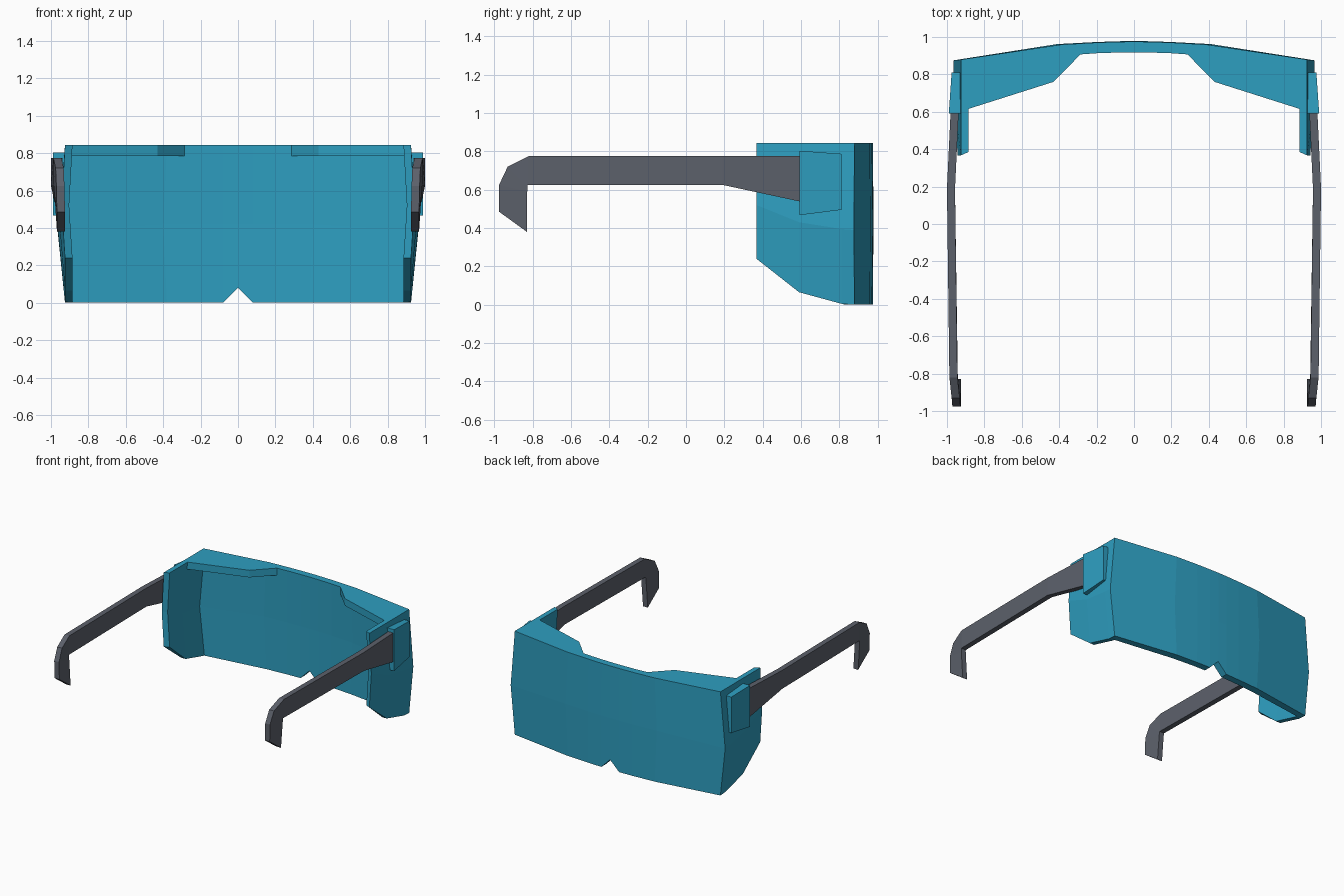
import bpy, bmesh

if "Cube" in bpy.data.objects:
    bpy.data.objects.remove(bpy.data.objects["Cube"])


def material(name, rgb):
    m = bpy.data.materials.new(name)
    m.diffuse_color = (*rgb, 1)
    m.use_nodes = True
    m.node_tree.nodes["Principled BSDF"].inputs["Base Color"].default_value = m.diffuse_color
    return m


TEAL = material("teal lens", (0.027, 0.342, 0.527))
GREY = material("dark grey", (0.107, 0.119, 0.147))


def finish(bm, name, mat):
    """Turn a right-hand half into a mirrored flat-shaded object."""
    bmesh.ops.recalc_face_normals(bm, faces=bm.faces)
    me = bpy.data.meshes.new(name)
    bm.to_mesh(me)
    bm.free()
    me.materials.append(mat)
    ob = bpy.data.objects.new(name, me)
    bpy.context.collection.objects.link(ob)
    mod = ob.modifiers.new("mirror", 'MIRROR')
    mod.merge_threshold = 0.0005
    return ob


def loft(name, rings, mat):
    """Skin a list of equal-length point rings, capping both ends."""
    bm = bmesh.new()
    vs = [[bm.verts.new(p) for p in r] for r in rings]
    n = len(vs[0])
    for a, b in zip(vs, vs[1:]):
        for i in range(n):
            j = (i + 1) % n
            bm.faces.new((a[i], a[j], b[j], b[i]))
    bm.faces.new(vs[0][::-1])
    bm.faces.new(vs[-1])
    return finish(bm, name, mat)


# Wraparound lens: columns run from the nose round to the rear of the side shield
# outer x, outer y, inner x, inner y, mid bulge x, mid bulge y, bottom z, mid z
COLUMNS = [
    (0, .975, 0, .918, 0, .003, .08, .42),
    (.08, .974, .08, .917, 0, .003, 0, .42),
    (.20, .970, .20, .913, 0, .003, 0, .42),
    (.39, .959, .38, .900, .02, .003, 0, .42),
    (.925, .879, .885, .832, .04, -.004, 0, .39),
    (.925, .81, .885, .81, .039, 0, .005, .395),
    (.925, .59, .885, .59, .030, 0, .065, .43),
    (.925, .367, .885, .385, .018, 0, .24, .52),
]
TOP = .843
bm = bmesh.new()
cols = []
for ox, oy, ix, iy, bx, by, zb, zm in COLUMNS:
    heights = [(zb, 0), (zm, 1), (TOP, 0)]
    outer = [bm.verts.new((ox + k * bx, oy + k * by, z)) for z, k in heights]
    inner = [bm.verts.new((ix + k * bx, iy + k * by, z)) for z, k in heights]
    cols.append(outer + inner[::-1])
for a, b in zip(cols, cols[1:]):
    for i in range(6):
        j = (i + 1) % 6
        bm.faces.new((a[i], a[j], b[j], b[i]))
e = cols[-1]
bm.faces.new((e[0], e[1], e[4], e[5]))
bm.faces.new((e[1], e[2], e[3], e[4]))
finish(bm, "lens_shield", TEAL)

# Brow ledges under the top edge
ledge = [(.285, .908), (.38, .902), (.89, .834), (.89, .614), (.43, .76)]
loft("brow_ledge", [[(x, y, z) for x, y in ledge] for z in (.785, TOP)], TEAL)

# Tapered hinge blocks on the sides: y, outer x, bottom z, top z
loft("hinge_block", [[(.925, y, zb), (x, y, zb), (x, y, zt), (.925, y, zt)]
                     for y, x, zb, zt in ((.592, .99, .467, .803),
                                          (.81, .975, .495, .787))], TEAL)

# Temple arms with ear hooks: upper (y, z, outer x), lower (y, z, outer x)
ARM = [
    ((.61, .775, .98), (.61, .535, .98)),
    ((.19, .775, 1.0), (.19, .625, 1.0)),
    ((-.82, .775, .987), (-.825, .625, .985)),
    ((-.93, .72, .975), (-.827, .615, .984)),
    ((-.975, .625, .971), (-.828, .59, .982)),
    ((-.975, .485, .968), (-.83, .38, .968)),
]
T = .043
loft("temple_arm", [[(u[2], u[0], u[1]), (u[2] - T, u[0], u[1]),
                     (l[2] - T, l[0], l[1]), (l[2], l[0], l[1])]
                    for u, l in ARM], GREY)
